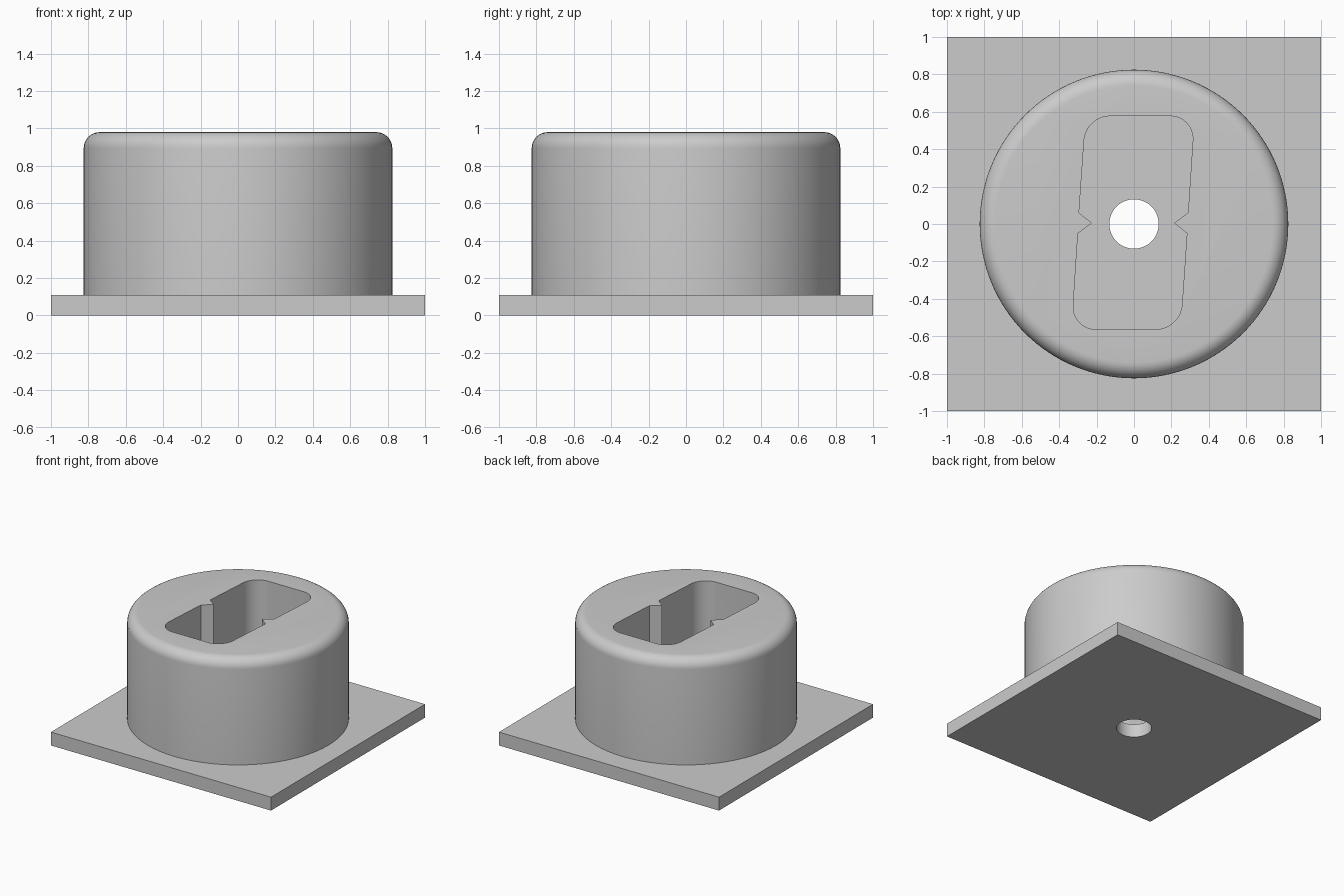
import bpy, bmesh, math
from mathutils import Vector

cube = bpy.data.objects.get("Cube")
if cube:
    bpy.data.objects.remove(cube, do_unlink=True)

PLATE_TOP, TOP = 0.11, 0.98
RADIUS, FILLET, HOLE = 0.825, 0.085, 0.132

grey = bpy.data.materials.new("light_grey")
grey.use_nodes = True
grey.diffuse_color = (0.6, 0.6, 0.6, 1)
grey.node_tree.nodes["Principled BSDF"].inputs["Base Color"].default_value = (0.6, 0.6, 0.6, 1)


def make_object(name, bm):
    bmesh.ops.recalc_face_normals(bm, faces=bm.faces[:])
    mesh = bpy.data.meshes.new(name)
    bm.to_mesh(mesh)
    bm.free()
    mesh.materials.append(grey)
    obj = bpy.data.objects.new(name, mesh)
    bpy.context.collection.objects.link(obj)
    return obj


def prism(name, points, z0, z1, round_corners=(), radius=0.0):
    """Extrude an outline, rounding the chosen corners first."""
    bm = bmesh.new()
    verts = [bm.verts.new((x, y, z0)) for x, y in points]
    face = bm.faces.new(verts)
    if round_corners:
        bmesh.ops.bevel(bm, geom=[verts[i] for i in round_corners], offset=radius,
                        offset_type='OFFSET', segments=10, profile=0.5, affect='VERTICES')
        face = bm.faces[:][0]
    result = bmesh.ops.extrude_face_region(bm, geom=[face], use_keep_orig=True)
    moved = [g for g in result["geom"] if isinstance(g, bmesh.types.BMVert)]
    bmesh.ops.translate(bm, verts=moved, vec=Vector((0, 0, z1 - z0)))
    return make_object(name, bm)


def circle(radius, count):
    return [(radius * math.cos(2 * math.pi * i / count),
             radius * math.sin(2 * math.pi * i / count)) for i in range(count)]


def cut(obj, cutter):
    mod = obj.modifiers.new("cut", 'BOOLEAN')
    mod.operation, mod.solver, mod.object = 'DIFFERENCE', 'EXACT', cutter
    bpy.ops.object.select_all(action='DESELECT')
    obj.select_set(True)
    bpy.context.view_layer.objects.active = obj
    bpy.ops.object.modifier_apply(modifier=mod.name)
    bpy.data.objects.remove(cutter, do_unlink=True)
    bpy.ops.object.shade_smooth_by_angle(angle=math.radians(30))


# Square base plate with a round through hole
plate = prism("base_plate", [(-1, -1), (1, -1), (1, 1), (-1, 1)], 0, PLATE_TOP)
cut(plate, prism("hole_cutter", circle(HOLE, 64), -0.1, 0.3))

# Round housing with a filleted top rim, built from stacked rings
bm = bmesh.new()
profile = [(RADIUS, PLATE_TOP)]
for i in range(9):
    a = math.pi / 2 * i / 8
    profile.append((RADIUS - FILLET + FILLET * math.cos(a), TOP - FILLET + FILLET * math.sin(a)))
rings = [[bm.verts.new((x, y, z)) for x, y in circle(r, 128)] for r, z in profile]
for low, high in zip(rings, rings[1:]):
    for i in range(128):
        j = (i + 1) % 128
        bm.faces.new((low[i], low[j], high[j], high[i]))
bm.faces.new(rings[0][::-1])
bm.faces.new(rings[-1])
housing = make_object("round_housing", bm)

# Slanted pocket with rounded ends and a pointed rib on each side
pocket = [(-0.333, -0.563), (0.248, -0.563), (0.283, -0.05), (0.214, 0.005),
          (0.289, 0.06), (0.323, 0.577), (-0.258, 0.577), (-0.294, 0.06),
          (-0.225, 0.005), (-0.3, -0.05)]
cut(housing, prism("pocket_cutter", pocket, 0.0, 1.2, (0, 1, 5, 6), 0.13))
